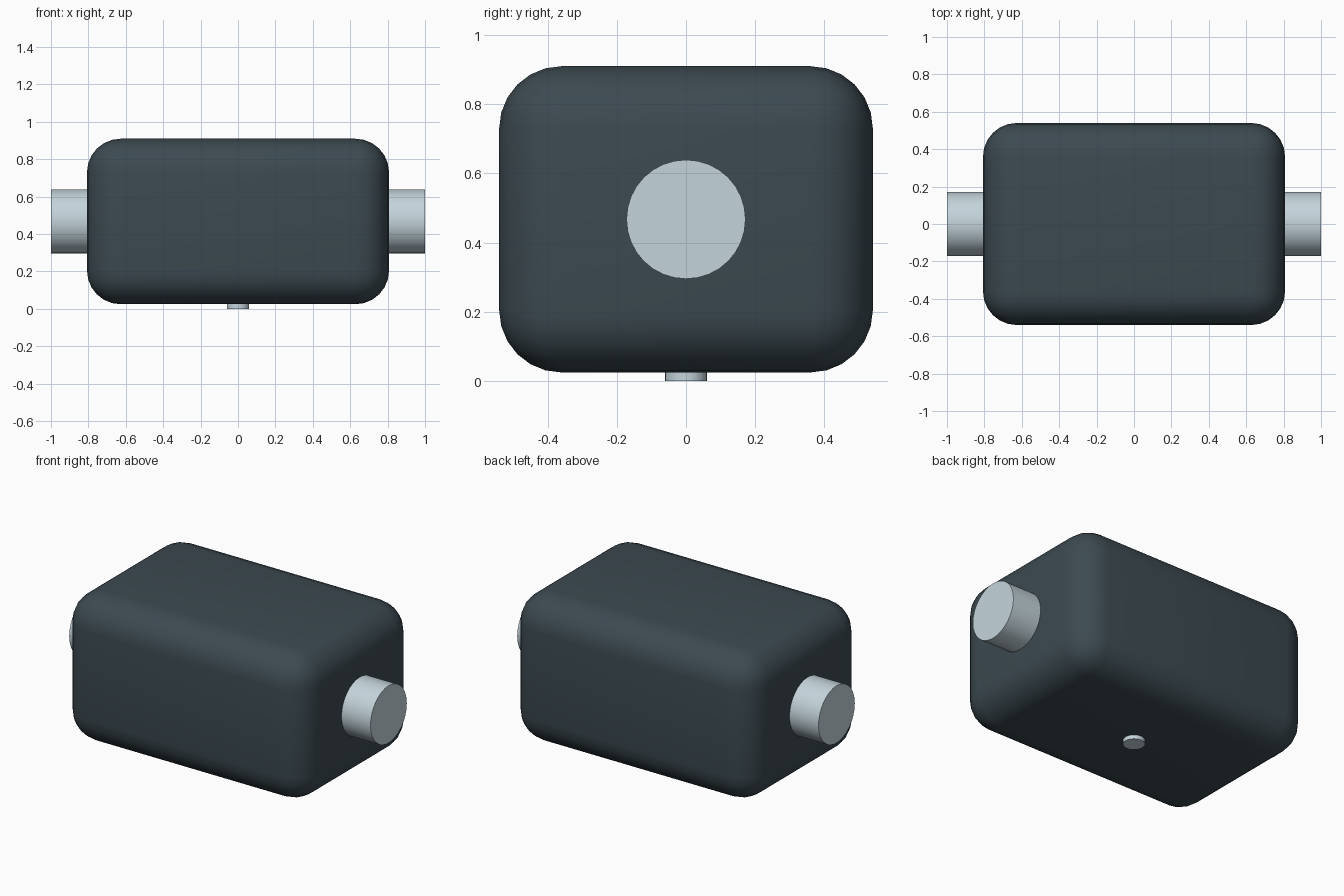
import bpy
from math import radians, pi

if "Cube" in bpy.data.objects:
    bpy.data.objects.remove(bpy.data.objects["Cube"])

CENTRE_Z = 0.467


def material(name, colour):
    mat = bpy.data.materials.new(name)
    mat.diffuse_color = (*colour, 1)
    mat.use_nodes = True
    mat.node_tree.nodes["Principled BSDF"].inputs["Base Color"].default_value = mat.diffuse_color
    return mat


dark = material("dark_slate", (0.045, 0.068, 0.082))
steel = material("pale_steel", (0.55, 0.66, 0.71))


def finish(obj, name, mat, angle):
    obj.name = name
    obj.data.materials.append(mat)
    bpy.ops.object.shade_smooth_by_angle(angle=radians(angle))


def cylinder(name, radius, depth, location, rotation=(0, 0, 0)):
    bpy.ops.mesh.primitive_cylinder_add(vertices=32, radius=radius, depth=depth,
                                        location=location, rotation=rotation)
    finish(bpy.context.object, name, steel, 30)


# Rounded housing
bpy.ops.mesh.primitive_cube_add(size=1, location=(0, 0, CENTRE_Z))
body = bpy.context.object
body.scale = (1.615, 1.08, 0.885)
bpy.ops.object.transform_apply(location=False, rotation=False, scale=True)
bevel = body.modifiers.new("rounded_edges", 'BEVEL')
bevel.width = 0.18
bevel.segments = 6
bpy.ops.object.modifier_apply(modifier=bevel.name)
finish(body, "housing", dark, 40)

# Side shaft running through the housing
cylinder("side_shaft", 0.172, 2.0, (0, 0, CENTRE_Z), (0, pi / 2, 0))

# Small pin under the housing
cylinder("bottom_pin", 0.06, 0.1, (0, 0, 0.05))
